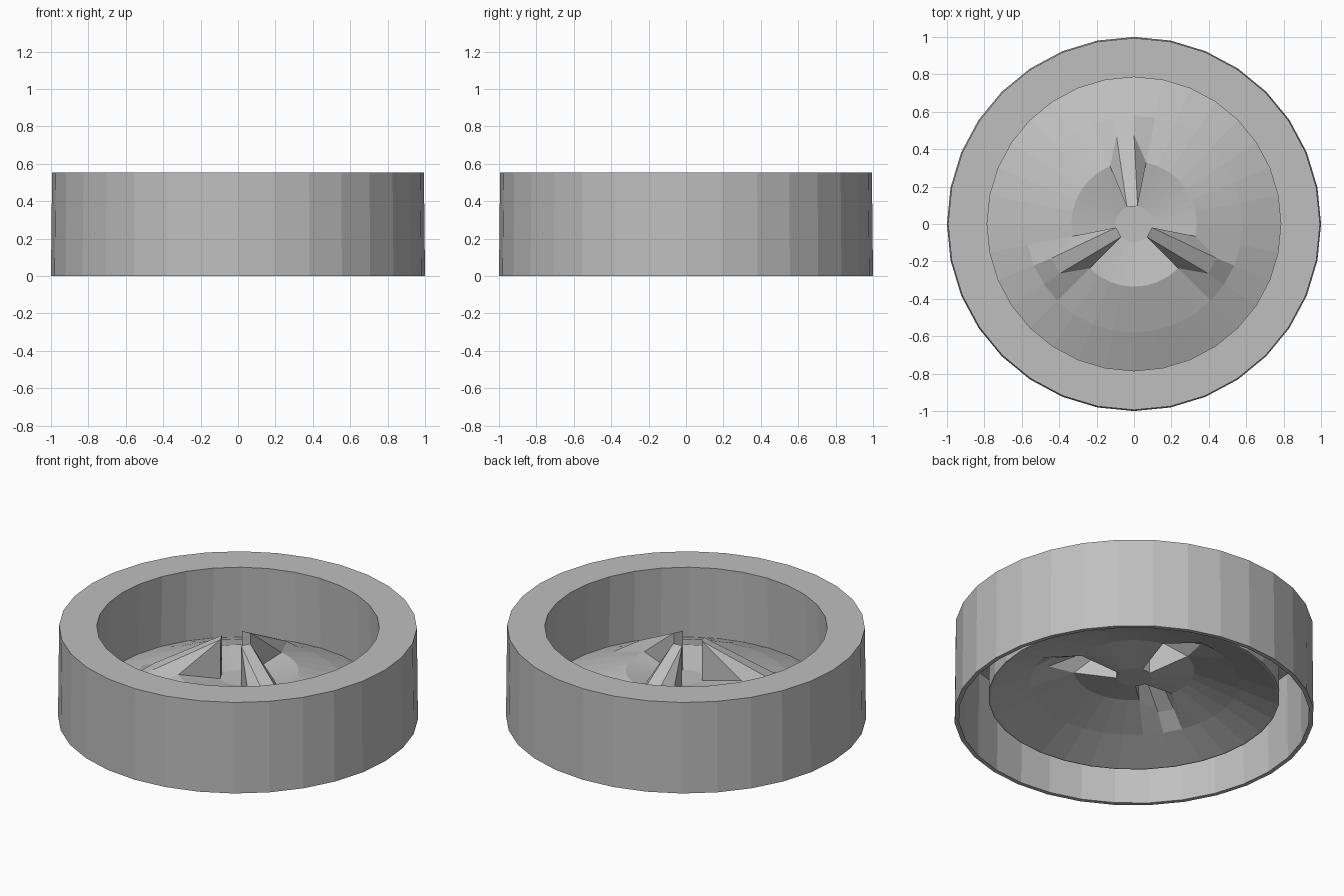
import bpy, bmesh, math

if "Cube" in bpy.data.objects:
    bpy.data.objects.remove(bpy.data.objects["Cube"])

N = 32
RIB_STARTS = (7, 17, 28)          # first segment of each of the three ribs

grey = bpy.data.materials.new("mid_grey")
grey.diffuse_color = (0.52, 0.52, 0.52, 1)
grey.use_nodes = True
grey.node_tree.nodes["Principled BSDF"].inputs["Base Color"].default_value = grey.diffuse_color


def finish(bm, name):
    bmesh.ops.recalc_face_normals(bm, faces=bm.faces)
    me = bpy.data.meshes.new(name)
    bm.to_mesh(me)
    bm.free()
    me.materials.append(grey)
    ob = bpy.data.objects.new(name, me)
    bpy.context.collection.objects.link(ob)
    return ob


def point(bm, k, r, z):
    a = 2 * math.pi * k / N
    return bm.verts.new((r * math.cos(a), r * math.sin(a), z))


def ring(bm, r, z):
    return [point(bm, k, r, z) for k in range(N)]


def bridge(bm, a, b, skip=()):
    for k in range(N):
        if k not in skip:
            j = (k + 1) % N
            bm.faces.new((a[k], a[j], b[j], b[k]))


# Outer ring: thin walled shell, hollow underneath, flat top, open centre tube
bm = bmesh.new()
profile = [(0.80, 0.12), (0.785, 0.555), (0.994, 0.555), (1.0, 0.0),
           (0.975, 0.0), (0.97, 0.535), (0.805, 0.535), (0.81, 0.12)]
rings = [ring(bm, r, z) for r, z in profile]
for i, a in enumerate(rings):
    bridge(bm, a, rings[(i + 1) % len(rings)])
finish(bm, "outer_ring")

# Hub: domed sheet with a sunken centre and three hollow ribs
bm = bmesh.new()
tips = {(s + d) % N for s in RIB_STARTS for d in (1, 2)}
under_ribs = {(s + d) % N for s in RIB_STARTS for d in range(3)}
inner = ring(bm, 0.098, 0.245)
lip = [point(bm, k, 0.477, 0.285) if k in tips else point(bm, k, 0.335, 0.29)
       for k in range(N)]
mid = ring(bm, 0.58, 0.21)
rim = ring(bm, 0.80, 0.12)
bm.faces.new(inner)                         # centre disc
bridge(bm, inner, lip, under_ribs)          # sunken bowl between the ribs
bridge(bm, lip, mid)                        # upper slope
bridge(bm, mid, rim)                        # lower slope
for s in RIB_STARTS:
    k0, k1, k2, k3 = [(s + d) % N for d in range(4)]
    t0 = point(bm, k0, 0.098, 0.485)
    t3 = point(bm, k3, 0.098, 0.485)
    bm.faces.new((t0, t3, lip[k2], lip[k1]))            # rib top
    for t, base, tip in ((t0, k0, k1), (t3, k3, k2)):   # rib sides
        bm.faces.new((t, inner[base], lip[base]))
        bm.faces.new((t, lip[base], lip[tip]))
    bm.faces.new((t0, t3, inner[k3], inner[k2], inner[k1], inner[k0]))
finish(bm, "hub")
